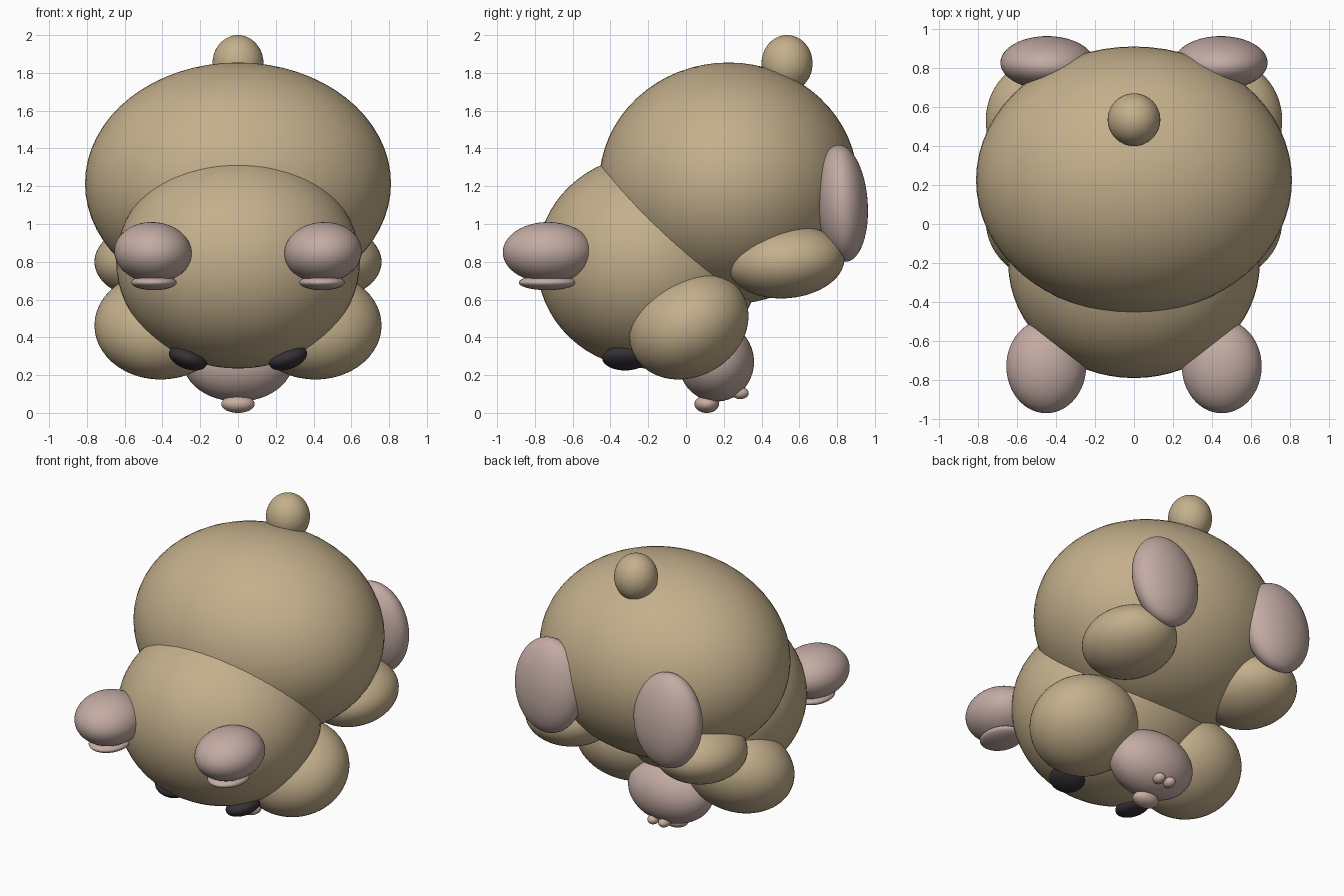
import bpy
from math import radians

cube = bpy.data.objects.get("Cube")
if cube:
    bpy.data.objects.remove(cube, do_unlink=True)


def make_material(name, rgb):
    mat = bpy.data.materials.new(name)
    mat.use_nodes = True
    color = (*rgb, 1)
    mat.diffuse_color = color
    shader = next(n for n in mat.node_tree.nodes if n.type == 'BSDF_PRINCIPLED')
    shader.inputs["Base Color"].default_value = color
    return mat


TAN = make_material("tan fur", (0.55, 0.43, 0.26))
PINK = make_material("dusty pink", (0.55, 0.41, 0.37))
ROSE = make_material("warm rose", (0.58, 0.42, 0.35))
BLACK = make_material("soft black", (0.035, 0.03, 0.035))


def ellipsoid(name, center, radii, mat, tilt=(0, 0, 0)):
    """Smooth ellipsoid; tilt is in degrees."""
    bpy.ops.mesh.primitive_uv_sphere_add(
        segments=64, ring_count=32, location=center,
        rotation=[radians(a) for a in tilt])
    obj = bpy.context.object
    obj.name = name
    obj.scale = radii
    obj.data.materials.append(mat)
    bpy.ops.object.shade_smooth()


def pair(name, center, radii, mat, tilt=(0, 0, 0)):
    """Matching left (+x) and right (-x) ellipsoids."""
    x, y, z = center
    rx, ry, rz = tilt
    ellipsoid("left_" + name, center, radii, mat, tilt)
    ellipsoid("right_" + name, (-x, y, z), radii, mat, (rx, -ry, -rz))


# Body, head and tail
ellipsoid("body", (0, 0.225, 1.215), (0.81, 0.685, 0.64), TAN)
ellipsoid("head", (0, -0.2, 0.8), (0.645, 0.59, 0.565), TAN)
ellipsoid("tail", (0, 0.535, 1.85), (0.135, 0.135, 0.15), TAN)

# Ears with inner pads
pair("ear", (0.45, -0.73, 0.85), (0.205, 0.24, 0.16), PINK, (0, -4, 0))
pair("inner_ear", (0.445, -0.735, 0.69), (0.12, 0.15, 0.04), PINK)

# Limbs and foot pads
pair("arm", (0.41, 0.015, 0.463), (0.35, 0.33, 0.27), TAN, (30, 0, 0))
pair("leg", (0.48, 0.53, 0.8), (0.28, 0.31, 0.193), TAN, (5, 0, 0))
pair("foot", (0.445, 0.827, 1.11), (0.24, 0.135, 0.31), PINK, (4, 0, 0))

# Face on the underside of the head
ellipsoid("muzzle", (0, 0.16, 0.27), (0.29, 0.2, 0.21), PINK)
ellipsoid("nose", (0, 0.11, 0.047), (0.088, 0.065, 0.047), ROSE)
pair("mouth_bump", (0.04, 0.287, 0.105), (0.036, 0.045, 0.032), ROSE)
pair("eye", (0.265, -0.322, 0.29), (0.105, 0.122, 0.058), BLACK, (0, -20, 0))
